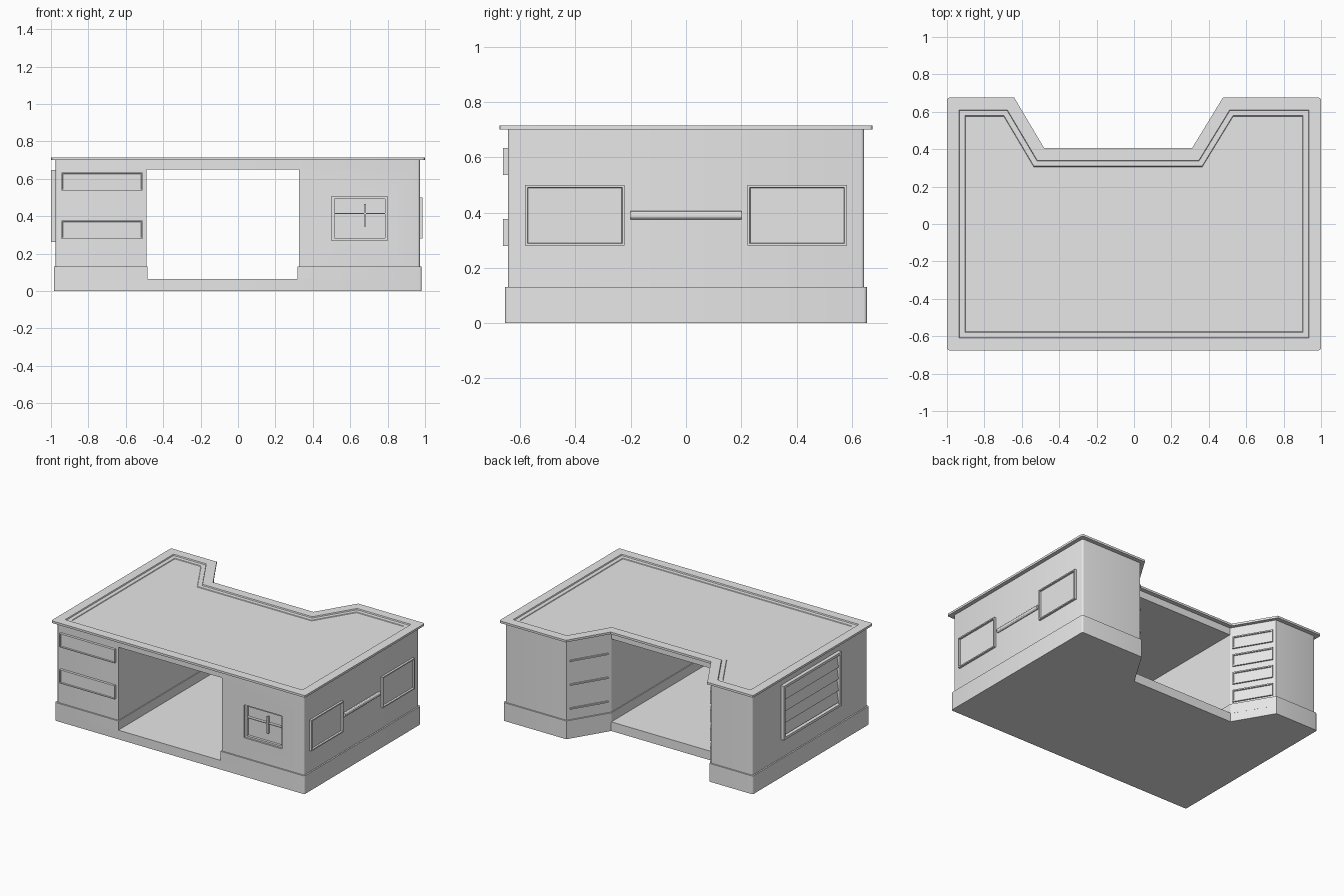
import bpy, bmesh
from math import radians
from mathutils import Matrix, Vector

cube = bpy.data.objects.get("Cube")
if cube:
    bpy.data.objects.remove(cube)

grey = bpy.data.materials.new("light_grey")
grey.use_nodes = True
grey.diffuse_color = (0.8, 0.8, 0.8, 1)
grey.node_tree.nodes["Principled BSDF"].inputs["Base Color"].default_value = (0.8, 0.8, 0.8, 1)


def finish(name, bm):
    bmesh.ops.recalc_face_normals(bm, faces=bm.faces)
    mesh = bpy.data.meshes.new(name)
    bm.to_mesh(mesh)
    bm.free()
    mesh.materials.append(grey)
    obj = bpy.data.objects.new(name, mesh)
    bpy.context.collection.objects.link(obj)
    return obj


def prism(name, outline, z0, z1, steps=(), radius=0.012):
    """Extruded outline with optional steps in its top and rounded outer corners."""
    bm = bmesh.new()
    face = bm.faces.new([bm.verts.new((x, y, z0)) for x, y in outline])
    new = bmesh.ops.extrude_face_region(bm, geom=[face])["geom"]
    bmesh.ops.translate(bm, vec=(0, 0, z1 - z0), verts=[g for g in new if isinstance(g, bmesh.types.BMVert)])
    bmesh.ops.recalc_face_normals(bm, faces=bm.faces)
    top = max(bm.faces, key=lambda f: f.calc_center_median().z)
    for thickness, depth in steps:
        bmesh.ops.inset_region(bm, faces=[top], thickness=thickness, use_even_offset=True)
        bmesh.ops.translate(bm, vec=(0, 0, depth), verts=top.verts)
    corners = [e for e in bm.edges if abs(e.verts[0].co.x) > 0.9
               and (e.verts[0].co - e.verts[1].co).xy.length < 0.0001]
    bmesh.ops.bevel(bm, geom=corners, offset=radius, segments=3, profile=0.5, affect='EDGES')
    return finish(name, bm)


def box(name, centre, size, turn=None):
    bm = bmesh.new()
    matrix = Matrix.Translation(centre) @ (turn or Matrix()) @ Matrix.Diagonal((*size, 1))
    bmesh.ops.create_cube(bm, size=1, matrix=matrix)
    return finish(name, bm)


def panel(name, centre, normal, width, height, out, border, recess):
    """Framed plate standing out from a wall, with a sunken middle."""
    n = Vector(normal).normalized()
    up = Vector((0, 0, 1))
    side = up.cross(n)
    turn = Matrix((side, up, n)).transposed().to_4x4()
    bm = bmesh.new()
    bmesh.ops.create_cube(bm, size=1, matrix=Matrix.Diagonal((width, height, 2 * out, 1)))
    front = max(bm.faces, key=lambda f: f.calc_center_median().z)
    bmesh.ops.inset_region(bm, faces=[front], thickness=border)
    bmesh.ops.inset_region(bm, faces=[front], thickness=0.003, depth=-recess)
    bm.transform(Matrix.Translation(centre) @ turn)
    return finish(name, bm)


def cut(obj, cutter):
    mod = obj.modifiers.new("cut", 'BOOLEAN')
    mod.operation, mod.object, mod.solver = 'DIFFERENCE', cutter, 'EXACT'
    bpy.context.view_layer.update()
    mesh = bpy.data.meshes.new_from_object(obj.evaluated_get(bpy.context.evaluated_depsgraph_get()))
    obj.modifiers.clear()
    obj.data = mesh
    bpy.data.objects.remove(cutter)


def desk_outline(left, right, y, notch, outer, inner):
    """Rectangle with a slanted notch in the back; outer and inner are (right, left) x pairs."""
    return [(left, -y), (right, -y), (right, y), (outer[1], y), (inner[1], notch),
            (inner[0], notch), (outer[0], y), (left, y)]


# Worktop with raised rim, ledge and sunken writing surface
prism("worktop", desk_outline(-1, 1, 0.675, 0.405, (-0.64, 0.475), (-0.48, 0.31)), 0.70, 0.715,
      steps=[(0.065, 0), (0.003, -0.008), (0.028, 0), (0.003, -0.004)])

# Top rail under the worktop and low floor plinth
prism("top_rail", desk_outline(-0.975, 0.972, 0.645, 0.375, (-0.65, 0.49), (-0.49, 0.325)), 0.65, 0.70)
prism("floor_plinth", desk_outline(-0.985, 0.982, 0.655, 0.385, (-0.645, 0.485), (-0.485, 0.32)), 0, 0.065)

# Pedestals with their skirtings
pedestals = {}
for side, wall, inner, slant in (("right", -0.975, -0.49, -0.65), ("left", 0.972, 0.325, 0.49)):
    s = 1 if wall > 0 else -1
    pedestals[side] = prism(side + "_pedestal", [(wall, -0.645), (wall, 0.645), (slant, 0.645),
                            (inner, 0.375), (inner, -0.645)], 0.06, 0.65)
    prism(side + "_skirting", [(wall + s * 0.01, -0.655), (wall + s * 0.01, 0.655), (slant - s * 0.005, 0.655),
          (inner - s * 0.006, 0.385), (inner - s * 0.006, -0.655)], 0.06, 0.13)

# Front window niche with shelf and upright
cut(pedestals["left"], box("niche_edge", (0.65, -0.645, 0.388), (0.30, 0.024, 0.235)))
cut(pedestals["left"], box("niche", (0.65, -0.645, 0.388), (0.27, 0.06, 0.21)))
box("niche_shelf", (0.65, -0.626, 0.415), (0.27, 0.02, 0.006))
box("niche_upright", (0.68, -0.632, 0.405), (0.01, 0.02, 0.12))

# Front drawers
for i, z in enumerate((0.585, 0.328)):
    panel(f"front_drawer_{i + 1}", (-0.727, -0.645, z), (0, -1, 0), 0.435, 0.097, 0.018, 0.008, 0.006)

# Slanted drawers facing the knee space at the back
for i in range(4):
    panel(f"right_back_drawer_{i + 1}", (-0.57, 0.51, 0.585 - 0.132 * i), (0.27, 0.16, 0),
          0.275, 0.088, 0.01, 0.012, 0.007)
slant_turn = Matrix.Rotation(radians(58.6), 4, 'Z')
for i in range(3):
    box(f"left_back_drawer_line_{i + 1}", (0.4075, 0.51, 0.55 - 0.17 * i), (0.27, 0.018, 0.01), slant_turn)

# Left wall panels and towel rail
for name, y in (("front", -0.402), ("back", 0.402)):
    panel(f"left_{name}_panel", (0.972, y, 0.39), (1, 0, 0), 0.36, 0.22, 0.015, 0.012, 0.012)
bm = bmesh.new()
bmesh.ops.create_cone(bm, cap_ends=True, segments=12, radius1=0.016, radius2=0.016, depth=0.4,
                      matrix=Matrix.Translation((0.971, 0, 0.39)) @ Matrix.Rotation(radians(90), 4, 'X'))
finish("side_rail", bm)

# Right wall louvre
panel("louvre_frame", (-0.975, 0, 0.455), (-1, 0, 0), 0.65, 0.385, 0.025, 0.025, 0.022)
for i in range(4):
    box(f"louvre_slat_{i + 1}", (-0.983, 0, 0.33 + 0.083 * i), (0.006, 0.60, 0.075),
        Matrix.Rotation(radians(10), 4, 'Y'))

# Smooth shading with sharp edges kept
bpy.ops.object.select_all(action='DESELECT')
for obj in bpy.context.collection.objects:
    if obj.type == 'MESH':
        obj.select_set(True)
        bpy.context.view_layer.objects.active = obj
bpy.ops.object.shade_smooth_by_angle(angle=radians(30))
